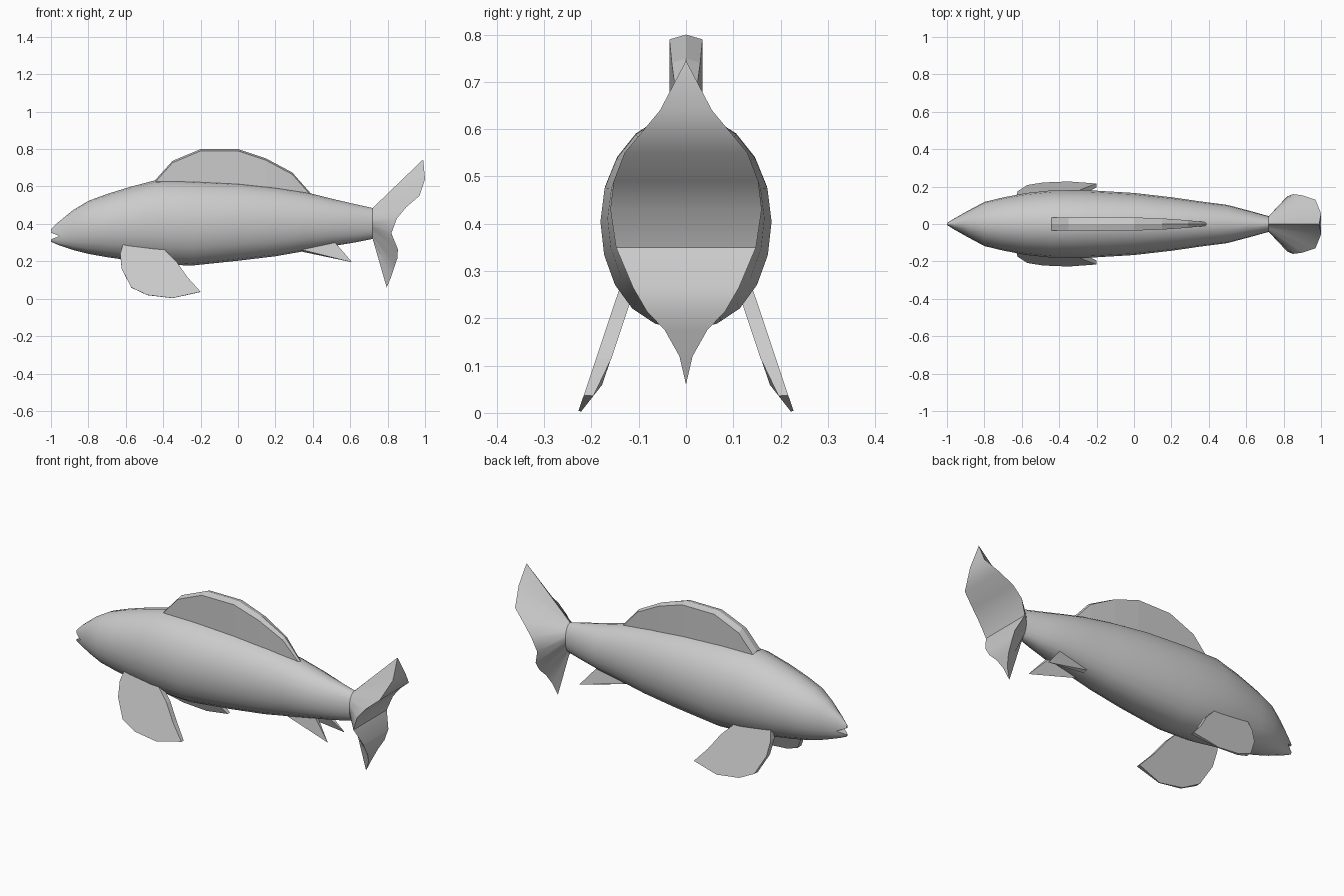
import bpy, math

if "Cube" in bpy.data.objects:
    bpy.data.objects.remove(bpy.data.objects["Cube"])

N = 20  # sides of the body rings


def make(name, verts, faces, smooth=None):
    me = bpy.data.meshes.new(name)
    me.from_pydata(verts, [], faces)
    ob = bpy.data.objects.new(name, me)
    bpy.context.collection.objects.link(ob)
    bpy.ops.object.select_all(action='DESELECT')
    ob.select_set(True)
    bpy.context.view_layer.objects.active = ob
    bpy.ops.object.mode_set(mode='EDIT')
    bpy.ops.mesh.select_all(action='SELECT')
    bpy.ops.mesh.normals_make_consistent(inside=False)
    bpy.ops.object.mode_set(mode='OBJECT')
    if smooth:
        bpy.ops.object.shade_smooth_by_angle(angle=math.radians(smooth))
    return ob


def bridge(a, b, n):
    return [(a + i, a + (i + 1) % n, b + (i + 1) % n, b + i) for i in range(n)]


def body_ring(x, top, bot, w):
    ring = []
    for k in range(N):
        a = 2 * math.pi * k / N
        s, c = math.sin(a), math.cos(a)
        p = 0.88 if c < 0 else 1.0   # slightly fuller belly
        y = math.copysign(abs(s) ** p, s) * w if abs(s) > 1e-6 else 0
        ring.append((x, y, (top + bot) / 2 + (top - bot) / 2 * c))
    return ring


def slab(name, outer, inner, smooth=None):
    n = len(outer)
    faces = [tuple(range(n)), tuple(range(2 * n - 1, n - 1, -1))] + bridge(0, n, n)
    return make(name, outer + inner, faces, smooth)


def mirror_y(ob):
    ob.modifiers.new("mirror", 'MIRROR').use_axis = (False, True, False)


# Body: x, top, bottom, half width
stations = [(-1, .37, .305, .006), (-.96, .41, .287, .03), (-.88, .475, .26, .075),
            (-.8, .523, .24, .118), (-.7, .56, .222, .142), (-.58, .597, .205, .165),
            (-.44, .634, .185, .18), (-.25, .632, .177, .181), (0, .62, .203, .166),
            (.2, .597, .227, .143), (.36, .57, .255, .12), (.5, .535, .28, .102),
            (.62, .507, .3, .07), (.72, .485, .32, .042)]
verts, faces = [], []
for s in stations:
    verts += body_ring(*s)
for i in range(len(stations) - 1):
    faces += bridge(i * N, (i + 1) * N, N)
faces += [tuple(range(N)), tuple(range(len(verts) - N, len(verts)))]
body = make("body", verts, faces)

# Mouth: wedge cut out of the snout
tri = [(-1.03, .365), (-.955, .335), (-1.03, .305)]
cutter = slab("mouth_cutter", [(x, -.2, z) for x, z in tri], [(x, .2, z) for x, z in tri])
cutter.hide_render = True
mod = body.modifiers.new("mouth", 'BOOLEAN')
mod.operation, mod.solver, mod.object = 'DIFFERENCE', 'EXACT', cutter
bpy.ops.object.select_all(action='DESELECT')
body.select_set(True)
bpy.context.view_layer.objects.active = body
bpy.ops.object.modifier_apply(modifier=mod.name)
bpy.ops.object.shade_smooth_by_angle(angle=math.radians(40))
bpy.data.objects.remove(cutter)

# Tail: flares from the body end to a wide, concave rear surface (x, z, half width)
rear = [(.99, .745, 0), (1, .64, .055), (.97, .55, .13), (.9, .49, .153), (.85, .43, .16),
        (.82, .35, .148), (.855, .265, .112), (.852, .215, .083), (.838, .175, .045),
        (.82, .12, .014), (.795, .06, 0)]
half = [(x, w, z) for x, z, w in rear]
ring = half + [(x, -y, z) for x, y, z in half[-2:0:-1]]
verts = body_ring(.72, .485, .32, .042) + ring
faces = bridge(0, N, N) + [tuple(range(N))]
faces += [(N, N + 1, 2 * N - 1), (N + 9, N + 10, N + 11)]
faces += [(N + k, N + k + 1, 2 * N - k - 1, 2 * N - k) for k in range(1, 9)]
make("tail_fin", verts, faces, 40)

# Dorsal fin: slab with a low central ridge (x, z, half width)
crest = [(-.44, .637, .035), (-.35, .737, .035), (-.2, .8, .035), (0, .8, .035),
         (.15, .75, .03), (.29, .675, .02), (.39, .562, .009)]
verts, faces = [], []
for x, z, w in crest:
    verts += [(x, -w, .53), (x, -w, z - .01), (x, 0, z), (x, w, z - .01), (x, w, .53)]
for i in range(len(crest) - 1):
    faces += bridge(i * 5, i * 5 + 5, 5)
faces += [tuple(range(5)), tuple(range(len(verts) - 5, len(verts)))]
make("dorsal_fin", verts, faces)

# Pectoral fins: splayed blades, thinner toward the tip
outline = [(-.61, .31), (-.63, .24), (-.622, .16), (-.57, .06), (-.485, .02), (-.35, .004),
           (-.2, .037), (-.27, .115), (-.33, .2), (-.39, .26), (-.42, .31)]
outer = [(x, .145 + (.25 - z) * .335, z) for x, z in outline]
inner = [(x, y - min(.032, .004 + .45 * z), max(z - .001, 0)) for x, y, z in outer]
mirror_y(slab("pectoral_fins", outer, inner))

# Anal fins: small paired spikes under the tail stem
tip = (.61, .075, .195)
root = [(.34, .03, .252), (.34, .05, .262), (.52, .055, .3), (.52, .03, .29)]
mirror_y(make("anal_fins", root + [tip],
              [(0, 1, 2, 3), (0, 1, 4), (1, 2, 4), (2, 3, 4), (3, 0, 4)]))
